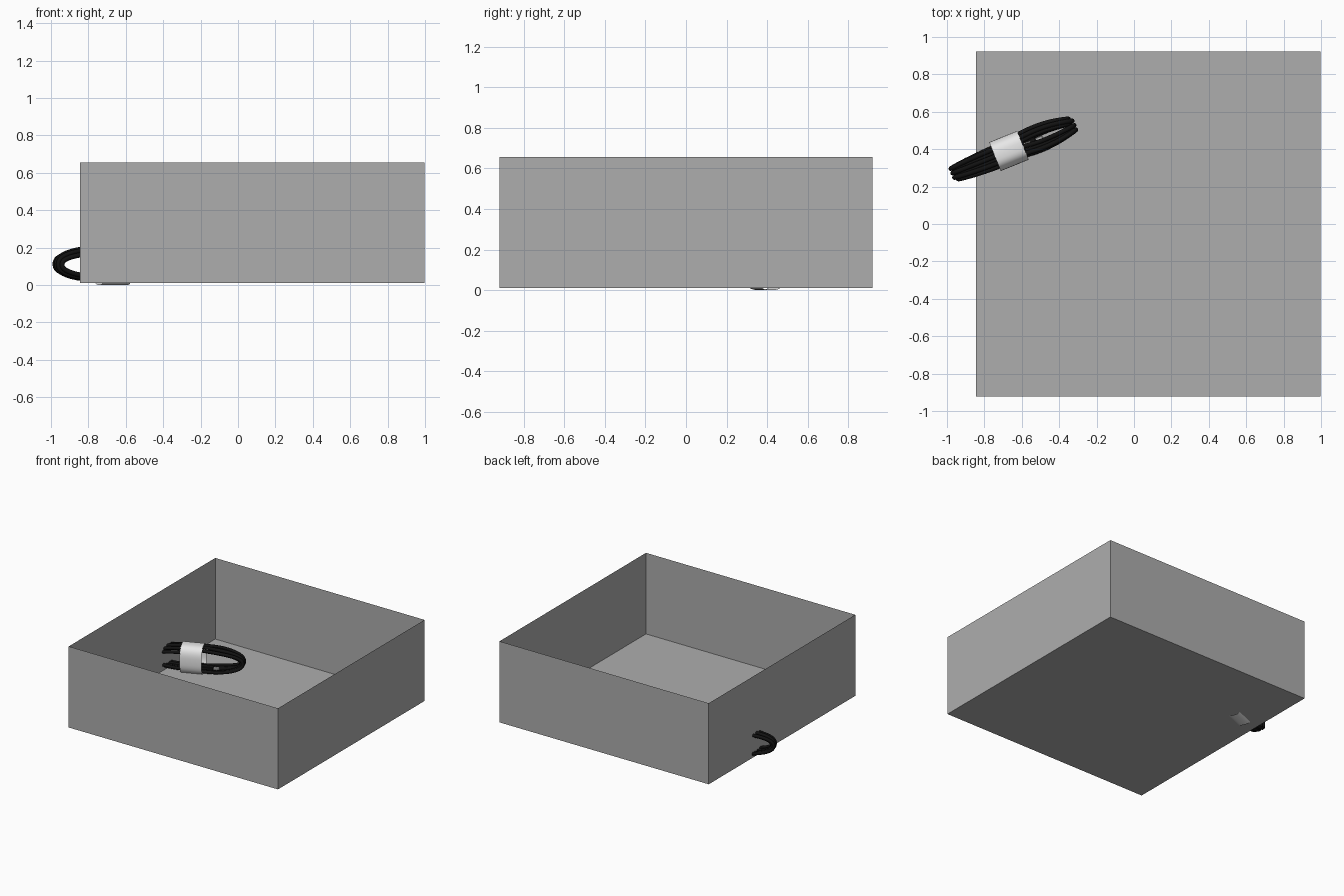
import bpy, bmesh, math
from mathutils import Vector, Matrix

if "Cube" in bpy.data.objects:
    bpy.data.objects.remove(bpy.data.objects["Cube"])


def material(name, c):
    m = bpy.data.materials.new(name)
    m.diffuse_color = (c[0], c[1], c[2], 1)
    m.use_nodes = True
    m.node_tree.nodes["Principled BSDF"].inputs["Base Color"].default_value = m.diffuse_color
    return m


GREY = material("box grey", (0.42, 0.42, 0.42))
BLACK = material("cable black", (0.006, 0.006, 0.006))
WHITE = material("band white", (0.8, 0.8, 0.8))
METAL = material("plug metal", (0.5, 0.5, 0.5))

# local frame of the cable coil: u along, v across, z up
FRAME = Matrix.Translation((-0.645, 0.40, 0)) @ Matrix.Rotation(math.radians(22), 4, 'Z')


def finish(name, bm, mat, smooth=False):
    me = bpy.data.meshes.new(name)
    bm.to_mesh(me)
    bm.free()
    ob = bpy.data.objects.new(name, me)
    bpy.context.collection.objects.link(ob)
    me.materials.append(mat)
    for p in me.polygons:
        p.use_smooth = smooth
    return ob


def superellipse(t, a, b, n):
    c, s = math.cos(t), math.sin(t)
    return (a * math.copysign(abs(c) ** (2 / n), c),
            b * math.copysign(abs(s) ** (2 / n), s))


# open box: thin sheet without a lid
bm = bmesh.new()
bmesh.ops.create_cube(bm, size=1, matrix=Matrix.Translation((0.076, 0, 0.333))
                      @ Matrix.Diagonal((1.842, 1.842, 0.645, 1)))
bm.normal_update()
bmesh.ops.delete(bm, geom=[f for f in bm.faces if f.normal.z > 0.5], context='FACES_ONLY')
finish("open_box", bm, GREY)

# wound cable: flat stadium loops side by side in two layers
LOOPS, STEPS = 6, 48
pts = []
for i in range(LOOPS * STEPS + 1):
    turn = i / STEPS
    w = 2 * turn / LOOPS - 1                     # -1..1 across the bundle
    layer = 0.5 + 0.5 * math.cos(math.pi * turn)
    u, z = superellipse(2 * math.pi * turn + math.pi / 2,
                        0.352 - 0.022 * layer, 0.095 - 0.018 * layer, 2.4)
    v = 0.058 * w * (1 - 0.35 * (abs(u) / 0.352) ** 3)
    if u > 0:                                    # strands part on the plug side
        v += math.copysign(0.014, w) * math.sin(math.pi * min(u / 0.352, 1))
    z *= 1 - 0.2 * w * w
    pts.append(FRAME @ Vector((u, v, 0.11 + z)))
cu = bpy.data.curves.new("cable_coil", 'CURVE')
cu.dimensions = '3D'
cu.bevel_depth = 0.013
cu.bevel_resolution = 2
cu.use_fill_caps = True
sp = cu.splines.new('POLY')
sp.points.add(len(pts) - 1)
for p, co in zip(sp.points, pts):
    p.co = (*co, 1)
sp.use_smooth = True
cu.materials.append(BLACK)
coil = bpy.data.objects.new("cable_coil", cu)
bpy.context.collection.objects.link(coil)
bpy.context.view_layer.objects.active = coil
coil.select_set(True)
bpy.ops.object.convert(target='MESH')

# paper band around the middle
bm = bmesh.new()
N = 48
rings = []
for u in (-0.106, 0.055):
    ring = []
    for i in range(N):
        v, z = superellipse(2 * math.pi * i / N, 0.083, 0.111, 2.8)
        ring.append(bm.verts.new(FRAME @ Vector((u, v, 0.111 + z))))
    rings.append(ring)
for i in range(N):
    j = (i + 1) % N
    bm.faces.new((rings[0][i], rings[0][j], rings[1][j], rings[1][i]))
bmesh.ops.recalc_face_normals(bm, faces=bm.faces)
finish("paper_band", bm, WHITE, True)


# plugs: black grip with a metal tip
def block(name, u0, u1, v, z, wv, wz, mat):
    bm = bmesh.new()
    bmesh.ops.create_cube(bm, size=1, matrix=FRAME
                          @ Matrix.Translation(((u0 + u1) / 2, v, z))
                          @ Matrix.Diagonal((u1 - u0, wv, wz, 1)))
    bmesh.ops.bevel(bm, geom=bm.edges[:], offset=0.004, segments=1, affect='EDGES')
    finish(name, bm, mat)


for tag, end, v, z in (("upper", 0.06, -0.008, 0.188), ("lower", 0.13, -0.005, 0.045)):
    block(tag + "_plug_grip", end - 0.11, end, v, z, 0.045, 0.03, BLACK)
    block(tag + "_plug_tip", end - 0.01, end + 0.04, v, z, 0.032, 0.018, METAL)
